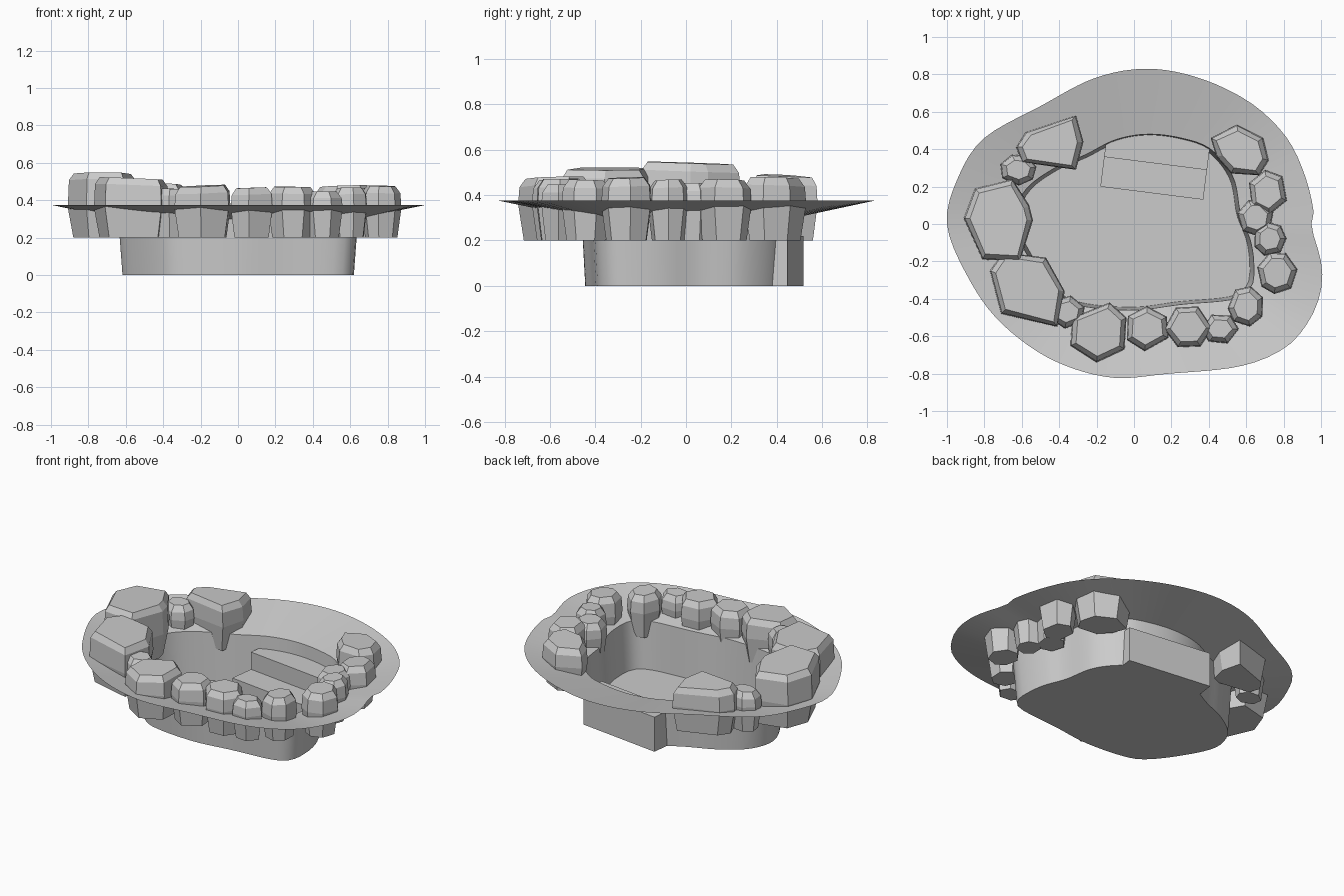
import bpy, math, random
from mathutils import Vector

if "Cube" in bpy.data.objects:
    bpy.data.objects.remove(bpy.data.objects["Cube"])

random.seed(4)
SEG = 96


def add_mesh(name, verts, faces, smooth=False):
    me = bpy.data.meshes.new(name)
    me.from_pydata([tuple(v) for v in verts], [], faces)
    ob = bpy.data.objects.new(name, me)
    bpy.context.collection.objects.link(ob)
    if smooth:
        bpy.ops.object.select_all(action='DESELECT')
        ob.select_set(True)
        bpy.context.view_layer.objects.active = ob
        bpy.ops.object.shade_smooth_by_angle(angle=math.radians(35))
    return ob


def polar_outline(points):
    """Smooth closed curve through points, resampled at SEG equal angles."""
    n, dense = len(points), []
    P = [Vector(p) for p in points]
    for i in range(n):
        a, b, c, d = (P[(i + k) % n] for k in (-1, 0, 1, 2))
        for s in range(12):
            t = s / 12
            q = (2 * b + (c - a) * t + (2 * a - 5 * b + 4 * c - d) * t * t
                 + (3 * b - a - 3 * c + d) * t ** 3) / 2
            dense.append((math.atan2(q.y, q.x) % math.tau, q.length))
    dense.sort()
    first, last = dense[0], dense[-1]
    dense = [(last[0] - math.tau, last[1])] + dense + [(first[0] + math.tau, first[1])]
    out, j = [], 0
    for i in range(SEG):
        ang = math.tau * i / SEG
        while dense[j + 1][0] < ang:
            j += 1
        (a0, r0), (a1, r1) = dense[j], dense[j + 1]
        r = r0 + (r1 - r0) * (ang - a0) / max(a1 - a0, 1e-9)
        out.append((r * math.cos(ang), r * math.sin(ang)))
    return out


def rings(loops):
    """Stack of equal loops -> verts and side quads."""
    n = len(loops[0])
    verts = [v for l in loops for v in l]
    faces = [(k * n + i, k * n + (i + 1) % n, (k + 1) * n + (i + 1) % n, (k + 1) * n + i)
             for k in range(len(loops) - 1) for i in range(n)]
    return verts, faces


outer = polar_outline([(.07, .83), (.35, .78), (.62, .65), (.81, .47), (.91, .27), (.96, .07),
                       (.95, -.02), (1, -.2), (1, -.35), (.94, -.51), (.81, -.66), (.57, -.76),
                       (.19, -.8), (-.13, -.82), (-.45, -.72), (-.72, -.52), (-.89, -.28),
                       (-1, 0), (-.94, .25), (-.8, .46), (-.5, .63), (-.21, .78)])
inner = polar_outline([(.07, .48), (.25, .46), (.41, .40), (.53, .25), (.57, .05), (.62, -.08),
                       (.64, -.2), (.63, -.33), (.54, -.4), (.25, -.43), (0, -.46), (-.27, -.44),
                       (-.41, -.38), (-.55, -.2), (-.64, 0), (-.59, .17), (-.44, .29),
                       (-.26, .37), (-.1, .45)])

# Sloping ground around the pool
v, f = rings([[(x, y, .30) for x, y in inner], [(x, y, .375) for x, y in outer]])
add_mesh("ground_rim", v, [tuple(reversed(q)) for q in f], True)

# Open basin with a flat floor
v, f = rings([[(x * .965, y * .965, 0) for x, y in inner], [(x, y, .30) for x, y in inner]])
f = [tuple(reversed(q)) for q in f] + [tuple(range(SEG))]
add_mesh("pool_basin", v, f, True)

# Two-step block set into the back wall
profile = [(0, 0), (.32, 0), (.32, .22), (.16, .22), (.16, .11), (0, .11)]
u, w, corner = Vector((.55, -.07)), Vector((.126, .992)), Vector((-.18, .20))
loops = []
for k in (0, 1):
    loops.append([(*(corner + u * k + w * d), z) for d, z in profile])
v, f = rings(loops)
add_mesh("entry_steps", v, f + [(5, 4, 3, 2, 1, 0), (6, 7, 8, 9, 10, 11)])


def stone(name, pts, top):
    """Faceted boulder: narrow foot, wide shoulder, chamfered slightly tilted top."""
    c = sum((Vector(p) for p in pts), Vector((0, 0))) / len(pts)
    size = max((Vector(p) - c).length for p in pts)
    tx, ty = random.uniform(-.05, .05), random.uniform(-.05, .05)
    loops = []
    for inset, z in ((.015 + .06 * size, .2), (0, .36), (.006, top - .04), (.033, top - .004)):
        loop = []
        for p in pts:
            d = Vector(p) - c
            q = d * (1 - inset / d.length)
            loop.append((c.x + q.x, c.y + q.y, z + (tx * q.x + ty * q.y if z > .37 else 0)))
        loops.append(loop)
    v, f = rings(loops)
    n = len(pts)
    f += [tuple(reversed(range(n))), tuple(range(3 * n, 4 * n))]
    add_mesh(name, v, f)


# Large boulders with their own outlines (counter-clockwise)
big = [
    ([(-.27, .44), (-.31, .58), (-.58, .49), (-.63, .41), (-.60, .33), (-.31, .29)], .49),
    ([(-.54, .02), (-.56, .10), (-.65, .24), (-.85, .19), (-.91, .03), (-.81, -.19), (-.61, -.2)], .545),
    ([(-.37, -.36), (-.47, -.18), (-.70, -.15), (-.77, -.25), (-.71, -.48), (-.41, -.55)], .52),
    ([(-.04, -.50), (-.13, -.42), (-.33, -.50), (-.34, -.65), (-.20, -.74), (-.05, -.67)], .48),
    ([(.72, .34), (.69, .46), (.55, .53), (.41, .46), (.44, .36), (.52, .27), (.67, .26)], .48),
]
for i, (pts, top) in enumerate(big):
    stone(f"large_stone_{i + 1}", pts, top)

# Smaller stones: x, y, rx, ry, turn, sides, top
small = [
    (-.62, .29, .10, .085, 10, 7, .45), (-.36, -.47, .10, .09, 20, 6, .465),
    (.07, -.56, .125, .12, 30, 6, .47), (.29, -.55, .13, .12, 0, 6, .475),
    (.46, -.56, .10, .085, 0, 6, .45), (.60, -.44, .10, .11, 25, 7, .47),
    (.765, -.26, .11, .115, 10, 7, .48), (.725, -.08, .09, .095, 0, 7, .47),
    (.65, .035, .10, .10, 15, 7, .455), (.715, .17, .11, .12, 40, 6, .47),
]
for i, (x, y, rx, ry, turn, n, top) in enumerate(small):
    pts = []
    for k in range(n):
        a = math.radians(turn) + math.tau * (k + random.uniform(-.12, .12)) / n
        pts.append((x + rx * math.cos(a), y + ry * math.sin(a)))
    stone(f"small_stone_{i + 1}", pts, top)
